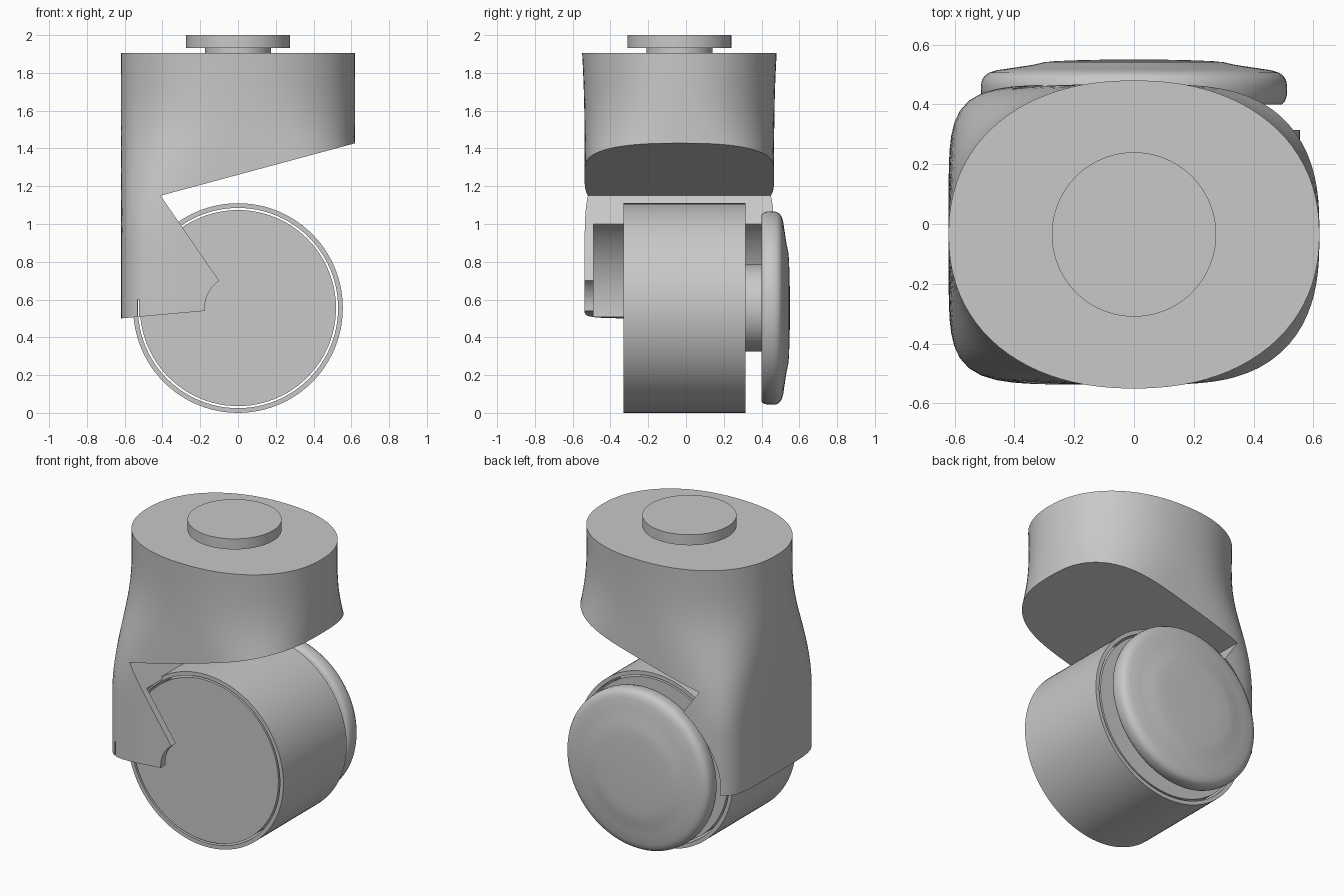
import bpy, bmesh, math

old = bpy.data.objects.get("Cube")
if old:
    bpy.data.objects.remove(old, do_unlink=True)

grey = bpy.data.materials.new("plain grey")
grey.use_nodes = True
colour = (0.58, 0.58, 0.58, 1)
grey.diffuse_color = colour
grey.node_tree.nodes["Principled BSDF"].inputs["Base Color"].default_value = colour

AXLE_Z = 0.555
MID_Y = -0.035
SIDES = 96


def finish(bm, name):
    bmesh.ops.recalc_face_normals(bm, faces=bm.faces)
    mesh = bpy.data.meshes.new(name)
    bm.to_mesh(mesh)
    bm.free()
    mesh.materials.append(grey)
    obj = bpy.data.objects.new(name, mesh)
    bpy.context.collection.objects.link(obj)
    return obj


def smooth(obj, angle=35):
    bpy.ops.object.select_all(action="DESELECT")
    obj.select_set(True)
    bpy.context.view_layer.objects.active = obj
    bpy.ops.object.shade_smooth_by_angle(angle=math.radians(angle))


def skin(bm, rings, cap=True):
    """Bridge a list of equally sized vertex rings."""
    for a, b in zip(rings, rings[1:]):
        for i in range(len(a)):
            j = (i + 1) % len(a)
            bm.faces.new((a[i], a[j], b[j], b[i]))
    if cap:
        bm.faces.new(rings[0])
        bm.faces.new(rings[-1])


def lathe(name, profile, upright=False, closed=False):
    """Turn (radius, position) pairs about the axle, or about the vertical stem."""
    bm = bmesh.new()
    rings = []
    for r, p in profile:
        ring = []
        for i in range(SIDES):
            a = math.tau * i / SIDES
            u, v = r * math.cos(a), r * math.sin(a)
            ring.append(bm.verts.new((u, MID_Y + v, p) if upright else (u, p, AXLE_Z + v)))
        rings.append(ring)
    if closed:
        rings.append(rings[0])
    skin(bm, rings, cap=not closed)
    return finish(bm, name)


def prism(name, outline):
    """Extrude an (x, z) outline along y."""
    bm = bmesh.new()
    skin(bm, [[bm.verts.new((x, y, z)) for x, z in outline] for y in (-1, 1)])
    return finish(bm, name)


def cut(obj, cutter):
    cutter.hide_render = True
    mod = obj.modifiers.new("cut", "BOOLEAN")
    mod.operation = "DIFFERENCE"
    mod.solver = "EXACT"
    mod.object = cutter
    bpy.ops.object.select_all(action="DESELECT")
    bpy.context.view_layer.objects.active = obj
    obj.select_set(True)
    bpy.ops.object.modifier_apply(modifier=mod.name)
    bpy.data.objects.remove(cutter, do_unlink=True)


# Housing: oval at the top, blending to a rounded rectangle lower down
bm = bmesh.new()
rings = []
STEPS = 30
for k in range(STEPS + 1):
    z = 1.905 - 1.5 * k / STEPS
    t = min(1, (1.905 - z) / 1.0) ** 1.9
    t = t * t * (3 - 2 * t)
    n = 2.2 + 3.8 * t
    half_y = 0.502 + 0.013 * max(0, (z - 1.45) / 0.455) ** 2
    ring = []
    for i in range(SIDES):
        a = math.tau * i / SIDES
        c, s = math.cos(a), math.sin(a)
        r = (abs(c) ** n + abs(s) ** n) ** (-1 / n)
        ring.append(bm.verts.new((0.62 * r * c, MID_Y + half_y * r * s, z)))
    rings.append(ring)
skin(bm, rings)
housing = finish(bm, "housing")

# Side cut-out: sloping underside, leg edge, hub arc and leg bottom
arc = []
for i in range(9):
    a = math.radians(124.6 + (184.9 - 124.6) * i / 8)
    arc.append((0.176 * math.cos(a), AXLE_Z + 0.176 * math.sin(a)))
cut(housing, prism("side_cutter", [(1, 1.53), (-0.41, 1.15)] + arc
                   + [(-0.8, 0.484), (-0.8, 0.1), (1, 0.1)]))

# Wheel well, leaving a thin front plate, and the small slot in that plate
cut(housing, lathe("well_cutter", [(0.54, -0.49), (0.54, 0.9)]))
cut(housing, prism("slot_cutter", [(-0.533, 0.4), (-0.524, 0.4),
                                   (-0.524, 0.6), (-0.533, 0.6)]))
smooth(housing)

# Wheel: a thin tread separated from its core by a narrow gap
smooth(lathe("tread", [(0.555, -0.33), (0.555, 0.315), (0.53, 0.315), (0.53, -0.33)],
             closed=True))
smooth(lathe("wheel_core", [(0.519, -0.33), (0.519, 0.315)]))
smooth(lathe("axle", [(0.23, 0.3), (0.23, 0.42)]))

# Domed back cap with a rounded rim and a slightly raised centre
smooth(lathe("back_cap", [(0.495, 0.4), (0.505, 0.41), (0.511, 0.43), (0.512, 0.46),
                          (0.509, 0.48), (0.5, 0.495), (0.485, 0.506), (0.46, 0.514),
                          (0.4, 0.523), (0.34, 0.532), (0.3, 0.541), (0.26, 0.545),
                          (0.18, 0.548), (0.08, 0.55)]), 50)

# Mounting stem and top plate
smooth(lathe("stem", [(0.175, 1.89), (0.175, 1.94)], upright=True))
smooth(lathe("mounting_plate", [(0.275, 1.932), (0.275, 2.0)], upright=True))
